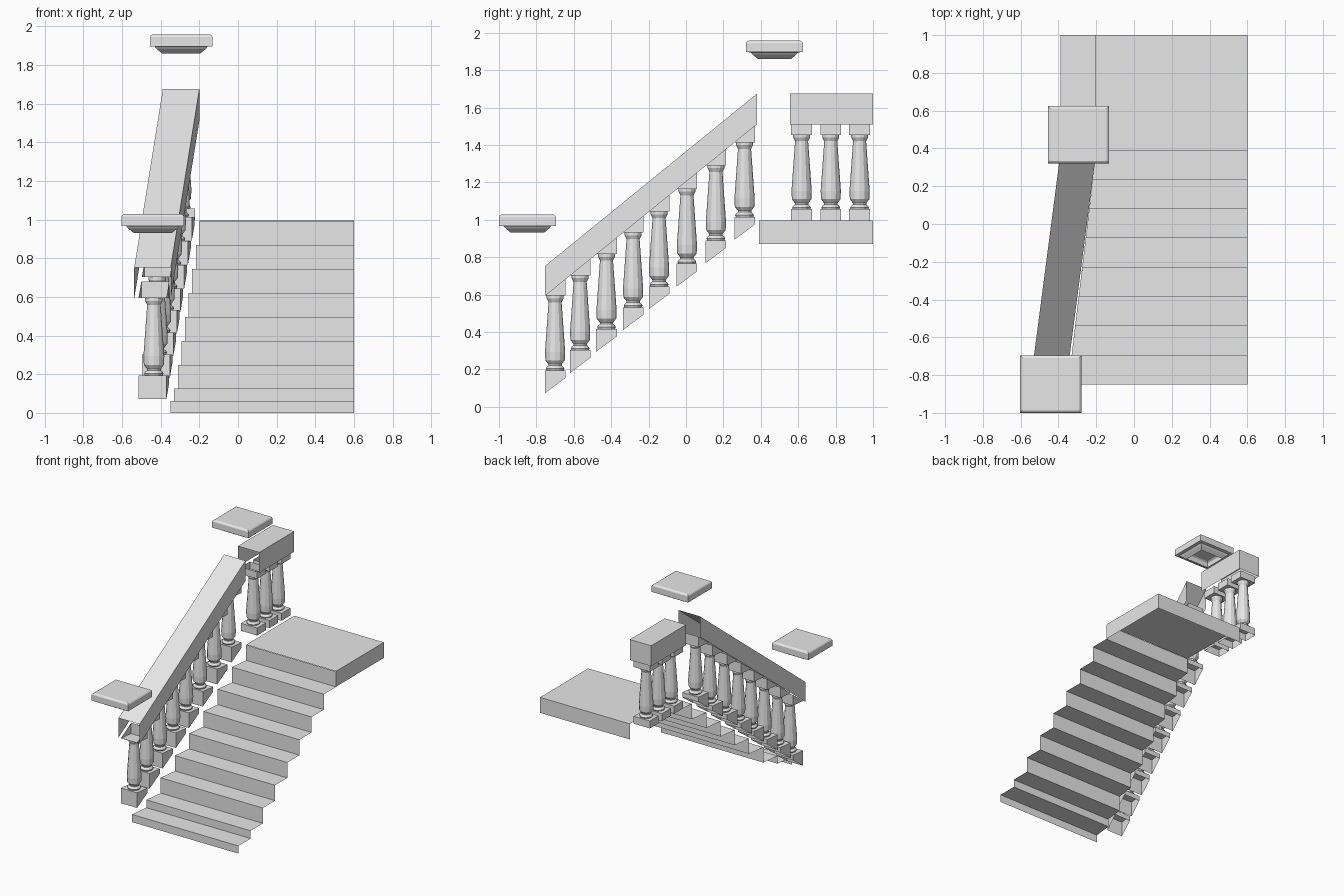
import bpy, math

if "Cube" in bpy.data.objects:
    bpy.data.objects.remove(bpy.data.objects["Cube"])

stone = bpy.data.materials.new("pale_stone")
stone.diffuse_color = (0.8, 0.8, 0.8, 1)
stone.use_nodes = True
stone.node_tree.nodes["Principled BSDF"].inputs["Base Color"].default_value = stone.diffuse_color


def make(name, verts, faces):
    mesh = bpy.data.meshes.new(name)
    mesh.from_pydata(verts, [], faces)
    mesh.materials.append(stone)
    obj = bpy.data.objects.new(name, mesh)
    bpy.context.collection.objects.link(obj)
    return obj


SIDES = {"bottom": (0, 3, 2, 1), "top": (4, 5, 6, 7), "front": (0, 1, 5, 4),
         "right": (1, 2, 6, 5), "back": (2, 3, 7, 6), "left": (3, 0, 4, 7)}


def block(name, x, y, bottom, top, shear=0.0, skip=()):
    """Box whose bottom/top heights are given at front and back; x shifts by shear."""
    (x0, x1), (y0, y1) = x, y
    verts = []
    for zf, zb in (bottom, top):
        verts += [(x0, y0, zf), (x1, y0, zf), (x1 + shear, y1, zb), (x0 + shear, y1, zb)]
    return make(name, verts, [f for k, f in SIDES.items() if k not in skip])


def loft(name, rings, close_top=False):
    """Skin a stack of equal-length rings, bottom to top."""
    n = len(rings[0])
    verts = [v for r in rings for v in r]
    faces = [(k * n + i, k * n + (i + 1) % n, (k + 1) * n + (i + 1) % n, (k + 1) * n + i)
             for k in range(len(rings) - 1) for i in range(n)]
    if close_top:
        faces.append(tuple(range(len(verts) - n, len(verts))))
    return make(name, verts, faces)


# Turned baluster body: (radius, height)
PROFILE = [(0.046, 0), (0.050, 0.010), (0.046, 0.018), (0.036, 0.026), (0.036, 0.034),
           (0.052, 0.055), (0.054, 0.10), (0.035, 0.365), (0.045, 0.385), (0.045, 0.40)]


def turned(name, x, y, z, n=12):
    loft(name, [[(x + r * math.cos(2 * math.pi * i / n), y + r * math.sin(2 * math.pi * i / n), z + h)
                 for i in range(n)] for r, h in PROFILE])


# Open stair sheet: risers and treads with a slanted left edge
RIGHT = 0.6
heights = [0, 0.062] + [0.124 * i + 0.001 for i in range(1, 9)]
fronts = [-0.85 + 0.155 * i for i in range(9)]


def left_edge(y):
    return -0.2 + 0.12 * (y - 0.39)


verts, faces = [], []
for i, y in enumerate(fronts):
    for z in (heights[i], heights[i + 1]):
        verts += [(left_edge(y), y, z), (RIGHT, y, z)]
for k in range(len(verts) // 2 - 1):
    faces.append((2 * k, 2 * k + 1, 2 * k + 3, 2 * k + 2))
make("stair_flight", verts, faces)

# Landing slab, open below and on the balustrade side
block("landing", (-0.2, RIGHT), (0.39, 1.0), (0.87, 0.87), (0.995, 0.995),
      skip=("bottom", "left", "front"))

# Sloping handrail, open at the ends and underneath
SLOPE, SKEW = 0.81, 0.13
Y0, Y1 = -0.755, 0.38
block("sloping_handrail", (-0.537, -0.348), (Y0, Y1), (0.592, 1.511), (0.752, 1.675),
      shear=0.148, skip=("bottom", "front", "back"))

# Sloping balusters with wedge-cut plinths and caps
for i, y in enumerate((-0.70, -0.566, -0.425, -0.283, -0.144, 0.005, 0.16, 0.313)):
    x = -0.4425 + SKEW * (y - Y0)
    z = 0.592 + SLOPE * (y - 0.055 - Y0)          # rail underside at the cap front
    xs = (x - 0.072 - SKEW * 0.055, x + 0.072 - SKEW * 0.055)
    ys = (y - 0.055, y + 0.055)
    base = z - 0.398
    turned(f"stair_baluster_{i}", x, y, base)
    block(f"stair_baluster_cap_{i}", xs, ys, (z + 0.002, z + 0.002), (z + 0.004, z + 0.089),
          SKEW * 0.11, skip=("top",))
    block(f"stair_baluster_plinth_{i}", xs, ys, (base - 0.122, base - 0.04), (base, base),
          SKEW * 0.11, skip=("bottom",))

# Level handrail and balusters on the landing
block("landing_handrail", (-0.39, -0.2), (0.555, 1.0), (1.51, 1.51), (1.675, 1.675),
      skip=("bottom", "front"))
for i, y in enumerate((0.618, 0.774, 0.928)):
    xs, ys = (-0.367, -0.223), (y - 0.056, y + 0.056)
    turned(f"landing_baluster_{i}", -0.295, y, 1.055)
    block(f"landing_baluster_cap_{i}", xs, ys, (1.453, 1.453), (1.51, 1.51), skip=("top",))
    block(f"landing_baluster_plinth_{i}", xs, ys, (0.997, 0.997), (1.057, 1.057), skip=("bottom",))

# Newel caps: (inset, height) rectangle rings, hollow below
CAP = [(0.062, 0), (0.035, 0.022), (0.025, 0.034), (0, 0.036), (0, 0.084), (0.004, 0.091), (0.013, 0.097)]
for name, x, y, z in (("lower_newel_cap", -0.441, -0.848, 0.932),
                      ("upper_newel_cap", -0.294, 0.473, 1.861)):
    rings = []
    for inset, h in CAP:
        a, b = 0.162 - inset, 0.152 - inset
        rings.append([(x - a, y - b, z + h), (x + a, y - b, z + h),
                      (x + a, y + b, z + h), (x - a, y + b, z + h)])
    loft(name, rings, close_top=True)
